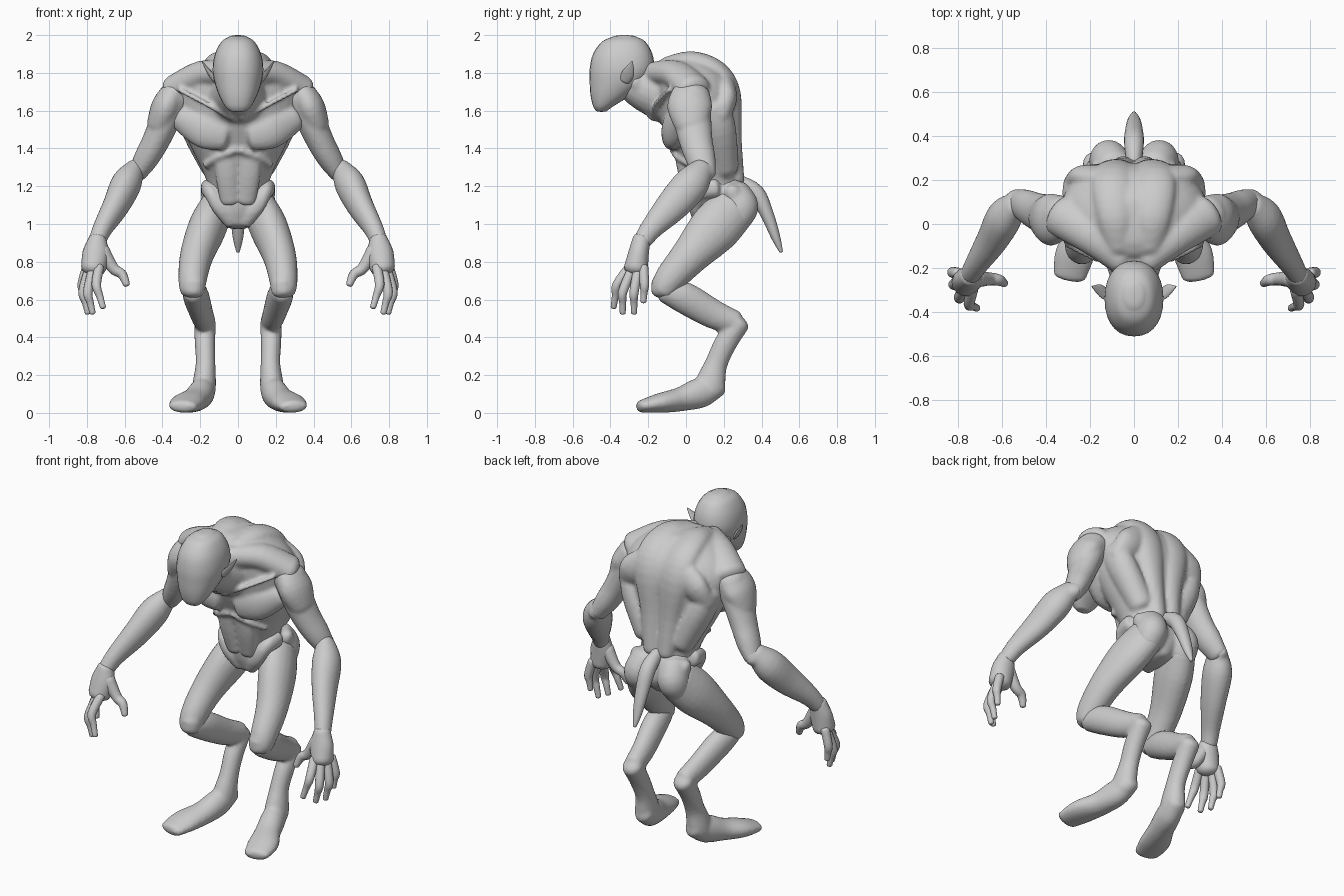
import bpy, bmesh, math
from mathutils import Vector


def spline(pts, n):
    """Catmull-Rom through (x, y, z, side radius, depth radius) stations."""
    P = [pts[0]] + list(pts) + [pts[-1]]
    out = []
    for i in range(1, len(P) - 2):
        for k in range(n):
            t = k / n
            out.append([0.5 * (2 * b + (c - a) * t + (2 * a - 5 * b + 4 * c - d) * t * t
                               + (3 * b - a - 3 * c + d) * t ** 3)
                        for a, b, c, d in zip(*P[i - 1:i + 3])])
    return out + [list(pts[-1])]


def loft(bm, pts, seg=20, n=4, cap=0.6, level=False, power=1.0):
    """Round-ended tube; level=True keeps every ring horizontal."""
    S = spline(pts, n)
    C = [Vector(s[:3]) for s in S]
    run = (C[-1] - C[0]).normalized()
    ref = Vector((0, 0, 1)) if abs(run.x) > 0.75 else Vector((1, 0, 0))
    rings = []
    for i, s in enumerate(S):
        t = (C[min(i + 1, len(S) - 1)] - C[max(i - 1, 0)]).normalized()
        if level:
            t = Vector((0, 0, math.copysign(1, run.z)))
        rings.append((C[i], t, s[3], s[4]))

    def ends(r, sign):
        c, t, a, b = r
        return [(c + t * sign * cap * min(a, b) * math.sin(u), t, a * math.cos(u), b * math.cos(u))
                for u in (0.5, 1.0, 1.35)]

    rings = ends(rings[0], -1)[::-1] + rings + ends(rings[-1], 1)
    loops = []
    for c, t, a, b in rings:
        u = (ref - t * ref.dot(t)).normalized()
        v = t.cross(u)
        loop = []
        for k in range(seg):
            w = 2 * math.pi * k / seg
            co, si = math.cos(w), math.sin(w)
            loop.append(bm.verts.new(c + u * a * math.copysign(abs(co) ** power, co)
                                     + v * b * math.copysign(abs(si) ** power, si)))
        loops.append(loop)
    for A, B in zip(loops, loops[1:]):
        for k in range(seg):
            j = (k + 1) % seg
            bm.faces.new((A[k], A[j], B[j], B[k]))
    bm.faces.new(loops[0][::-1])
    bm.faces.new(loops[-1])


def mirror(bm):
    geo = bmesh.ops.duplicate(bm, geom=bm.verts[:] + bm.edges[:] + bm.faces[:])["geom"]
    for v in geo:
        if isinstance(v, bmesh.types.BMVert):
            v.co.x *= -1


def finish(name, bm, voxel=0, soften=3):
    bmesh.ops.recalc_face_normals(bm, faces=bm.faces[:])
    me = bpy.data.meshes.new(name)
    bm.to_mesh(me)
    bm.free()
    ob = bpy.data.objects.new(name, me)
    bpy.context.collection.objects.link(ob)
    bpy.ops.object.select_all(action='DESELECT')
    ob.select_set(True)
    bpy.context.view_layer.objects.active = ob
    bpy.ops.object.shade_smooth_by_angle(angle=math.radians(40))
    if voxel:
        r = ob.modifiers.new("fuse", 'REMESH')
        r.mode, r.voxel_size, r.use_smooth_shade = 'VOXEL', voxel, True
        s = ob.modifiers.new("soften", 'SMOOTH')
        s.factor, s.iterations = 0.5, soften
    return ob


def pair(name, *paths, voxel=0, **kw):
    """Left and right copies of one or more lofts."""
    bm = bmesh.new()
    for p in paths:
        loft(bm, p, **kw)
    mirror(bm)
    return finish(name, bm, voxel)


# Head
bm = bmesh.new()
loft(bm, [(0, -.325, 1.99, .05, .065), (0, -.33, 1.965, .088, .115), (0, -.335, 1.9, .122, .157),
          (0, -.34, 1.82, .134, .17), (0, -.36, 1.75, .124, .15), (0, -.40, 1.68, .10, .105),
          (0, -.437, 1.625, .07, .055), (0, -.447, 1.6, .045, .03)],
     seg=28, cap=.2, level=True, power=.9)
finish("head", bm)

# Ears
pair("ear", [(.118, -.325, 1.76, .015, .03), (.15, -.305, 1.80, .012, .032), (.19, -.285, 1.86, .003, .004)],
     seg=12)

# Torso: muscle pairs first, mirrored, then the central masses, fused into one skin
bm = bmesh.new()
muscles = [
    # chest plate
    [(.07, -.085, 1.475, .085, .045), (.18, -.07, 1.50, .10, .055), (.30, -.02, 1.56, .07, .05)],
    # collarbone
    [(.02, -.165, 1.55, .012, .014), (.15, -.165, 1.625, .013, .016), (.31, -.09, 1.71, .013, .015)],
    # neck cord
    [(.10, -.27, 1.76, .02, .025), (.07, -.24, 1.66, .018, .02), (.025, -.18, 1.56, .013, .017)],
    # neck to shoulder slope
    [(.06, -.17, 1.80, .06, .06), (.19, -.05, 1.79, .075, .09), (.33, .04, 1.71, .08, .10)],
    # shoulder blade
    [(.15, .205, 1.73, .075, .055), (.21, .21, 1.66, .09, .06), (.27, .17, 1.57, .06, .06)],
    # side back
    [(.27, .14, 1.62, .06, .09), (.22, .175, 1.50, .08, .09), (.12, .205, 1.30, .075, .075)],
    # broad back sheet either side of the spine groove
    [(.07, -.10, 1.825, .065, .06), (.085, .03, 1.86, .085, .055), (.095, .165, 1.81, .095, .055),
     (.09, .24, 1.69, .09, .05), (.065, .245, 1.45, .065, .05), (.05, .26, 1.23, .05, .05)],
    # belly column
    [(.055, -.03, 1.37, .065, .03), (.055, .0, 1.26, .065, .04), (.04, .035, 1.12, .055, .035)],
    # lower rib arch
    [(.015, -.07, 1.39, .018, .018), (.10, -.04, 1.355, .018, .022), (.17, .03, 1.31, .018, .022)],
]
for i in range(3):  # side ribs
    z = 1.43 - i * .045
    muscles.append([(.19 - i * .015, -.015 + i * .015, z, .014, .02),
                    (.24 - i * .02, .06 + i * .01, z + .02, .014, .02)])
for m in muscles:
    loft(bm, m)
mirror(bm)
loft(bm, [(0, .01, 1.885, .11, .11), (0, .01, 1.855, .19, .16), (0, .04, 1.78, .29, .20),
          (0, .06, 1.68, .335, .215), (0, .07, 1.55, .31, .205), (0, .095, 1.42, .255, .175),
          (0, .12, 1.32, .205, .16), (0, .145, 1.22, .165, .145), (0, .17, 1.12, .15, .14)],
     seg=36, cap=.1, level=True, power=.95)
loft(bm, [(0, -.31, 1.78, .095, .10), (0, -.22, 1.725, .115, .125), (0, -.08, 1.68, .17, .16)])
finish("torso", bm, .012)

# Pelvis with hip crests and buttocks
bm = bmesh.new()
for m in ([(.165, .16, 1.19, .035, .05), (.15, .075, 1.17, .035, .045), (.095, .05, 1.09, .045, .035),
           (.035, .075, 1.01, .04, .035)],
          [(.11, .25, 1.17, .05, .06), (.175, .245, 1.165, .045, .04)],
          [(.09, .26, 1.17, .085, .08), (.115, .285, 1.09, .09, .10), (.125, .275, 1.02, .075, .075)]):
    loft(bm, m)
mirror(bm)
loft(bm, [(0, .155, 1.25, .145, .135), (0, .165, 1.16, .165, .155), (0, .175, 1.07, .14, .155),
          (0, .17, .995, .075, .12)], seg=28, cap=.3, level=True)
finish("pelvis", bm, .012, 6)

# Tail
bm = bmesh.new()
loft(bm, [(0, .28, 1.22, .035, .04), (0, .37, 1.165, .045, .045), (0, .43, 1.05, .04, .035),
          (0, .475, .93, .028, .024), (0, .503, .855, .01, .01)])
finish("tail", bm)

# Upper arms with shoulder caps
pair("upper_arm",
     [(.33, .03, 1.68, .09, .10), (.385, .035, 1.55, .08, .10), (.44, .055, 1.43, .072, .088),
      (.49, .08, 1.34, .065, .078), (.535, .10, 1.265, .048, .06)],
     [(.33, .03, 1.70, .07, .10), (.38, .02, 1.62, .08, .12), (.42, .03, 1.52, .065, .09)],
     voxel=.012)

# Forearms with elbow knobs
pair("forearm",
     [(.54, .09, 1.30, .048, .058), (.59, .03, 1.215, .08, .094), (.645, -.07, 1.1, .07, .088),
      (.715, -.18, .98, .053, .061), (.745, -.23, .91, .046, .05)],
     [(.525, .115, 1.30, .038, .042), (.545, .12, 1.26, .038, .038)], voxel=.012)

# Hands: palm, four fingers and a thumb
hand = [[(.745, -.235, .92, .048, .048), (.752, -.25, .85, .07, .055), (.765, -.265, .765, .066, .065)],
        [(.72, -.25, .86, .04, .04), (.66, -.25, .765, .03, .03), (.615, -.255, .735, .026, .026),
         (.59, -.27, .68, .018, .018)]]
for base, knuckle, tip in (((.735, -.30, .77), (.75, -.365, .68), (.715, -.383, .56)),
                           ((.77, -.29, .75), (.795, -.335, .64), (.77, -.335, .53)),
                           ((.79, -.255, .75), (.82, -.275, .64), (.795, -.275, .53)),
                           ((.80, -.225, .77), (.825, -.22, .68), (.815, -.225, .59))):
    mid = [(a + b) / 2 for a, b in zip(knuckle, tip)]
    hand.append([(*base, .026, .026), (*knuckle, .025, .025), (*mid, .019, .019), (*tip, .016, .016)])
pair("hand", *hand, seg=14)

# Thighs with knee caps
pair("thigh",
     [(.115, .25, 1.08, .09, .125), (.165, .15, .975, .10, .135), (.22, .02, .83, .088, .102),
      (.24, -.085, .71, .076, .083), (.24, -.12, .65, .068, .068)],
     [(.235, -.125, .69, .062, .058), (.238, -.13, .64, .06, .055)], voxel=.012)

# Lower legs: shin, raised heel, shank and outward foot fused together
pair("lower_leg",
     [(.235, -.11, .645, .06, .064), (.22, -.01, .61, .068, .084), (.19, .15, .52, .06, .077),
      (.175, .26, .48, .056, .062)],
     [(.175, .28, .475, .058, .058), (.175, .21, .37, .054, .06), (.172, .16, .26, .052, .06),
      (.178, .13, .16, .062, .08), (.182, .12, .11, .062, .075)],
     [(.17, .175, .14, .052, .052), (.19, .08, .108, .068, .08), (.225, -.03, .072, .074, .064),
      (.27, -.14, .052, .09, .052), (.293, -.24, .034, .075, .033)],
     seg=24, voxel=.012)
